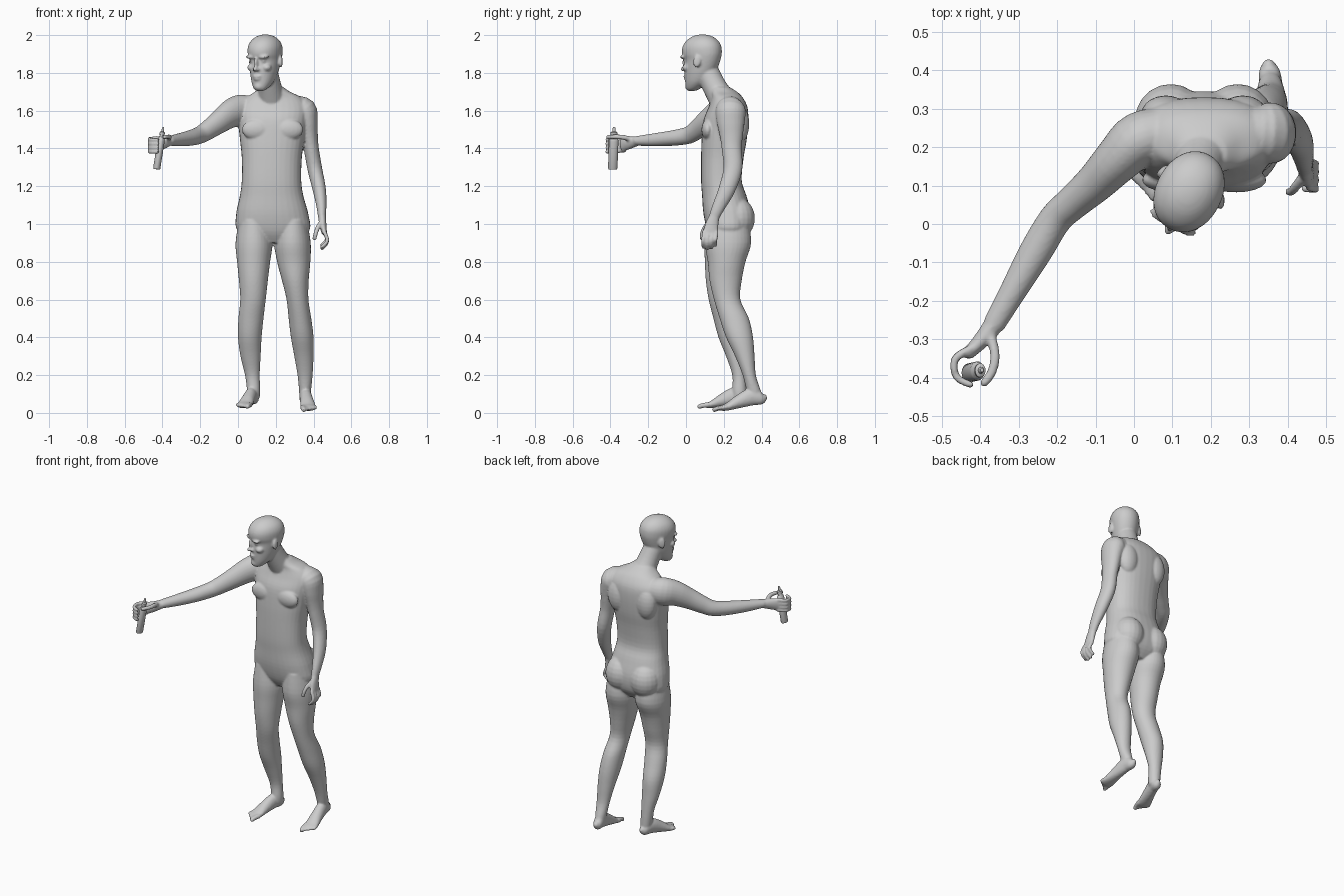
import bpy, bmesh, math
from mathutils import Vector, Matrix

bm = bmesh.new()          # all skin volumes, fused later by a voxel remesh
I4 = Matrix.Identity(4)


def spline(rows, k=4):
    """Catmull-Rom interpolation of equal-length tuples."""
    out = []
    for i in range(len(rows) - 1):
        p0, p1 = rows[max(i - 1, 0)], rows[i]
        p2, p3 = rows[i + 1], rows[min(i + 2, len(rows) - 1)]
        for j in range(k):
            t = j / k
            out.append(tuple(0.5 * (2 * b + (c - a) * t + (2 * a - 5 * b + 4 * c - d) * t * t
                                    + (3 * b - a - 3 * c + d) * t ** 3)
                             for a, b, c, d in zip(p0, p1, p2, p3)))
    return out + [tuple(rows[-1])]


def skin_rings(rings, M=I4):
    vs = [[bm.verts.new(M @ p) for p in r] for r in rings]
    n = len(vs[0])
    for a, b in zip(vs, vs[1:]):
        for i in range(n):
            bm.faces.new((a[i], a[(i + 1) % n], b[(i + 1) % n], b[i]))
    bm.faces.new(vs[0][::-1])
    bm.faces.new(vs[-1])


def column(rows, power=2.0, M=I4, n=32):
    """Loft of level rings; row = (z, x0, x1, y0, y1)."""
    rings = []
    for z, x0, x1, y0, y1 in spline(rows):
        ring = []
        for i in range(n):
            c, s = math.cos(math.tau * i / n), math.sin(math.tau * i / n)
            c = math.copysign(abs(c) ** (2 / power), c)
            s = math.copysign(abs(s) ** (2 / power), s)
            ring.append(Vector(((x0 + x1) / 2 + c * (x1 - x0) / 2,
                                (y0 + y1) / 2 + s * (y1 - y0) / 2, z)))
        rings.append(ring)
    skin_rings(rings, M)


def tube(rows, ref=(1, 0, 0), n=16):
    """Loft along a path; row = (x, y, z, radius along ref, radius across)."""
    pts = spline(rows)
    P = [Vector(p[:3]) for p in pts]
    R = [p[3:] for p in pts]
    d0, d1 = (P[0] - P[1]).normalized(), (P[-1] - P[-2]).normalized()
    P = [P[0] + d0 * min(R[0]) * 0.6] + P + [P[-1] + d1 * min(R[-1]) * 0.6]
    R = [[r * 0.6 for r in R[0]]] + R + [[r * 0.6 for r in R[-1]]]
    rings = []
    for i, (p, (a, b)) in enumerate(zip(P, R)):
        t = (P[min(i + 1, len(P) - 1)] - P[max(i - 1, 0)]).normalized()
        u = Vector(ref)
        u = (u - t * u.dot(t)).normalized()
        v = t.cross(u)
        rings.append([p + u * a * math.cos(math.tau * k / n) + v * b * math.sin(math.tau * k / n)
                      for k in range(n)])
    skin_rings(rings)


def finger(pts, r=0.0115, ref=(1, 0, 0)):
    tube([(*p, r * (1 - 0.06 * i), r * (1 - 0.06 * i)) for i, p in enumerate(pts)], ref, 10)


def blob(c, r, M=I4):
    bmesh.ops.create_uvsphere(bm, u_segments=20, v_segments=12, radius=1,
                              matrix=M @ Matrix.Translation(c) @ Matrix.Diagonal((*r, 1)))


# Torso
column([(0.90, 0.12, 0.26, 0.15, 0.29), (0.96, 0.0, 0.375, 0.115, 0.335), (1.05, -0.01, 0.373, 0.093, 0.345),
        (1.15, 0.01, 0.346, 0.085, 0.32), (1.23, 0.02, 0.335, 0.08, 0.295), (1.35, 0.02, 0.338, 0.08, 0.305),
        (1.45, 0.01, 0.352, 0.083, 0.322), (1.55, 0.0, 0.365, 0.093, 0.33), (1.62, 0.0, 0.37, 0.12, 0.325),
        (1.67, 0.045, 0.335, 0.135, 0.30), (1.70, 0.09, 0.275, 0.13, 0.27), (1.725, 0.12, 0.24, 0.13, 0.23)], 2.35)
for s in (-1, 1):
    blob((0.183 + s * 0.083, 0.115, 1.50), (0.08, 0.033, 0.055))      # chest
    blob((0.183 + s * 0.087, 0.27, 1.03), (0.094, 0.095, 0.11))      # buttocks
    blob((0.183 + s * 0.10, 0.285, 1.53), (0.065, 0.05, 0.10))       # shoulder blades

# Neck
tube([(0.183, 0.215, 1.62, 0.085, 0.075), (0.168, 0.155, 1.72, 0.064, 0.064),
      (0.15, 0.11, 1.81, 0.06, 0.062)], n=24)

# Legs
column([(1.02, 0.005, 0.16, 0.11, 0.32), (0.90, -0.013, 0.182, 0.097, 0.335), (0.80, -0.005, 0.17, 0.10, 0.295),
        (0.70, 0.005, 0.158, 0.105, 0.27), (0.60, 0.012, 0.147, 0.12, 0.25), (0.50, 0.002, 0.135, 0.145, 0.275),
        (0.40, 0.0, 0.125, 0.172, 0.305), (0.30, 0.013, 0.12, 0.212, 0.312), (0.20, 0.037, 0.115, 0.245, 0.317),
        (0.12, 0.048, 0.118, 0.245, 0.32), (0.08, 0.055, 0.115, 0.25, 0.32)])
column([(1.02, 0.21, 0.365, 0.11, 0.33), (0.90, 0.193, 0.385, 0.10, 0.345), (0.80, 0.207, 0.383, 0.115, 0.315),
        (0.70, 0.233, 0.374, 0.125, 0.295), (0.60, 0.257, 0.373, 0.148, 0.288), (0.50, 0.268, 0.388, 0.178, 0.333),
        (0.40, 0.28, 0.40, 0.212, 0.355), (0.30, 0.298, 0.40, 0.26, 0.363), (0.20, 0.315, 0.395, 0.30, 0.37),
        (0.12, 0.323, 0.387, 0.32, 0.395), (0.08, 0.325, 0.38, 0.33, 0.40)])


# Feet
def foot(heel, toe, inner):
    h, t = Vector(heel), Vector(toe)
    rows = [(0, 0, .018, .016), (.08, 0, .035, .028), (.25, .02, .047, .032),
            (.5, .012, .036, .036), (.72, 0, .021, .042), (.84, 0, .015, .042)]
    tube([(*(h.lerp(t, f) + Vector((0, 0, dz))), a, b) for f, dz, a, b in rows], (0, 0, 1))
    d = t - h
    side = Vector((-d.y, d.x, 0)).normalized() * inner
    for i in range(5):
        off = side * (0.031 - 0.0165 * i)
        finger([h.lerp(t, 0.76) + off, h.lerp(t, 0.9 - 0.02 * i) + off + Vector((0, 0, .003)),
                h.lerp(t, 0.98 - 0.035 * i) + off], 0.0145 if i == 0 else 0.0105, (0, 0, 1))


foot((0.09, 0.325, 0.083), (0.018, 0.072, 0.031), 1)
foot((0.35, 0.418, 0.083), (0.38, 0.145, 0.014), -1)

# Raised arm and gripping hand
tube([(0.09, 0.235, 1.60, 0.07, 0.07), (0.015, 0.22, 1.60, 0.085, 0.072), (-0.04, 0.17, 1.583, 0.076, 0.062),
      (-0.10, 0.108, 1.54, 0.062, 0.052), (-0.16, 0.055, 1.497, 0.052, 0.045), (-0.205, 0.012, 1.47, 0.046, 0.043),
      (-0.255, -0.07, 1.455, 0.041, 0.043), (-0.315, -0.175, 1.445, 0.034, 0.035),
      (-0.365, -0.262, 1.44, 0.025, 0.029)], (0, 0, 1), 24)
tube([(-0.36, -0.255, 1.44, 0.025, 0.027), (-0.395, -0.30, 1.43, 0.034, 0.022),
      (-0.432, -0.338, 1.423, 0.041, 0.016)], (0, 0, 1))
for z in (1.455, 1.433, 1.411, 1.39):
    finger([(-0.425, -0.325, z), (-0.466, -0.352, z - .004), (-0.462, -0.398, z - .008),
            (-0.424, -0.419, z - .008)], ref=(0, 0, 1))
finger([(-0.375, -0.285, 1.448), (-0.362, -0.34, 1.46), (-0.37, -0.385, 1.462), (-0.392, -0.416, 1.46)],
       0.014, (0, 0, 1))

# Hanging arm and relaxed hand
tube([(0.31, 0.24, 1.61, 0.065, 0.07), (0.35, 0.237, 1.60, 0.068, 0.08), (0.368, 0.237, 1.54, 0.055, 0.074),
      (0.378, 0.24, 1.47, 0.045, 0.062), (0.388, 0.242, 1.40, 0.04, 0.053), (0.407, 0.248, 1.29, 0.039, 0.05),
      (0.431, 0.215, 1.18, 0.035, 0.044), (0.442, 0.172, 1.09, 0.026, 0.034), (0.444, 0.15, 1.04, 0.021, 0.028)], n=24)
tube([(0.444, 0.152, 1.045, 0.021, 0.027), (0.449, 0.138, 1.0, 0.019, 0.035), (0.456, 0.13, 0.955, 0.015, 0.041)])
for i, y in enumerate((0.096, 0.118, 0.14, 0.161)):
    e = (0.008, 0.0, 0.004, 0.018)[i]
    finger([(0.456, y, 0.96), (0.472, y - .004, 0.922), (0.467, y - .006, 0.893 + e),
            (0.442, y - .004, 0.868 + e)])
finger([(0.437, 0.118, 1.005), (0.42, 0.096, 0.975), (0.41, 0.085, 0.945), (0.404, 0.084, 0.92)], 0.0135)

# Head, modelled facing forward, then turned and tipped
H = Matrix.Translation((0.143, 0.083, 1.872)) @ Matrix.Rotation(math.radians(-28), 4, 'Z') \
    @ Matrix.Rotation(math.radians(5), 4, 'X')
column([(-.162, -.018, .018, -.09, -.05), (-.15, -.036, .036, -.1, -.02), (-.12, -.055, .055, -.102, .03),
        (-.08, -.067, .067, -.101, .065), (-.04, -.074, .074, -.099, .09), (0, -.08, .08, -.092, .107),
        (.03, -.085, .085, -.104, .114), (.065, -.085, .085, -.102, .112), (.095, -.073, .073, -.085, .095),
        (.117, -.05, .05, -.056, .066), (.128, -.025, .025, -.026, .034), (.131, -.006, .006, -.003, .01)], 2.1, H)
blob((0, -.102, -.012), (.010, .014, .032), H)       # nose bridge
blob((0, -.114, -.042), (.012, .016, .012), H)       # nose tip
blob((0, -.1, -.082), (.024, .012, .007), H)         # upper lip
blob((0, -.099, -.096), (.021, .012, .008), H)       # lower lip
blob((0, -.09, -.137), (.024, .018, .02), H)         # chin
for s in (-1, 1):
    blob((s * .013, -.102, -.046), (.008, .012, .008), H)    # nostrils
    blob((s * .034, -.086, .02), (.034, .018, .01), H)       # brows
    blob((s * .032, -.076, -.002), (.015, .015, .011), H)    # eyes
    blob((s * .045, -.067, -.038), (.024, .026, .02), H)     # cheekbones
    ear = H @ Matrix.Translation((s * .086, .016, -.012)) @ Matrix.Rotation(s * 0.35, 4, 'Z') \
        @ Matrix.Rotation(-0.2, 4, 'X')
    blob((0, 0, 0), (.009, .021, .034), ear)                 # ears

# Fuse the skin into one smooth surface
bmesh.ops.recalc_face_normals(bm, faces=bm.faces)
mesh = bpy.data.meshes.new("body")
bm.to_mesh(mesh)
bm.free()
body = bpy.data.objects.new("body", mesh)
bpy.context.collection.objects.link(body)
rm = body.modifiers.new("fuse", 'REMESH')
rm.mode, rm.voxel_size, rm.use_smooth_shade = 'VOXEL', 0.006, True
sm = body.modifiers.new("soften", 'SMOOTH')
sm.factor, sm.iterations = 0.5, 4

# Bottle held in the raised hand
profile = [(.9, 0), (1, .006), (1, .15), (.92, .163), (.6, .173), (.6, .182), (.72, .183), (.72, .198),
           (.35, .203), (.3, .222), (.2, .226)]
bb = bmesh.new()
rings = [[bb.verts.new((.019 * r * math.cos(math.tau * i / 24), .025 * r * math.sin(math.tau * i / 24), z))
          for i in range(24)] for r, z in profile]
for a, b in zip(rings, rings[1:]):
    for i in range(24):
        bb.faces.new((a[i], a[(i + 1) % 24], b[(i + 1) % 24], b[i]))
bb.faces.new(rings[0][::-1])
bb.faces.new(rings[-1])
bmesh.ops.recalc_face_normals(bb, faces=bb.faces)
bottle_mesh = bpy.data.meshes.new("bottle")
bb.to_mesh(bottle_mesh)
bb.free()
bottle = bpy.data.objects.new("bottle", bottle_mesh)
bpy.context.collection.objects.link(bottle)
bottle.location = (-0.431, -0.388, 1.29)
bottle.rotation_euler = (math.radians(-2), math.radians(9), 0)
bpy.context.view_layer.objects.active = bottle
bottle.select_set(True)
bpy.ops.object.shade_smooth_by_angle(angle=math.radians(35))
